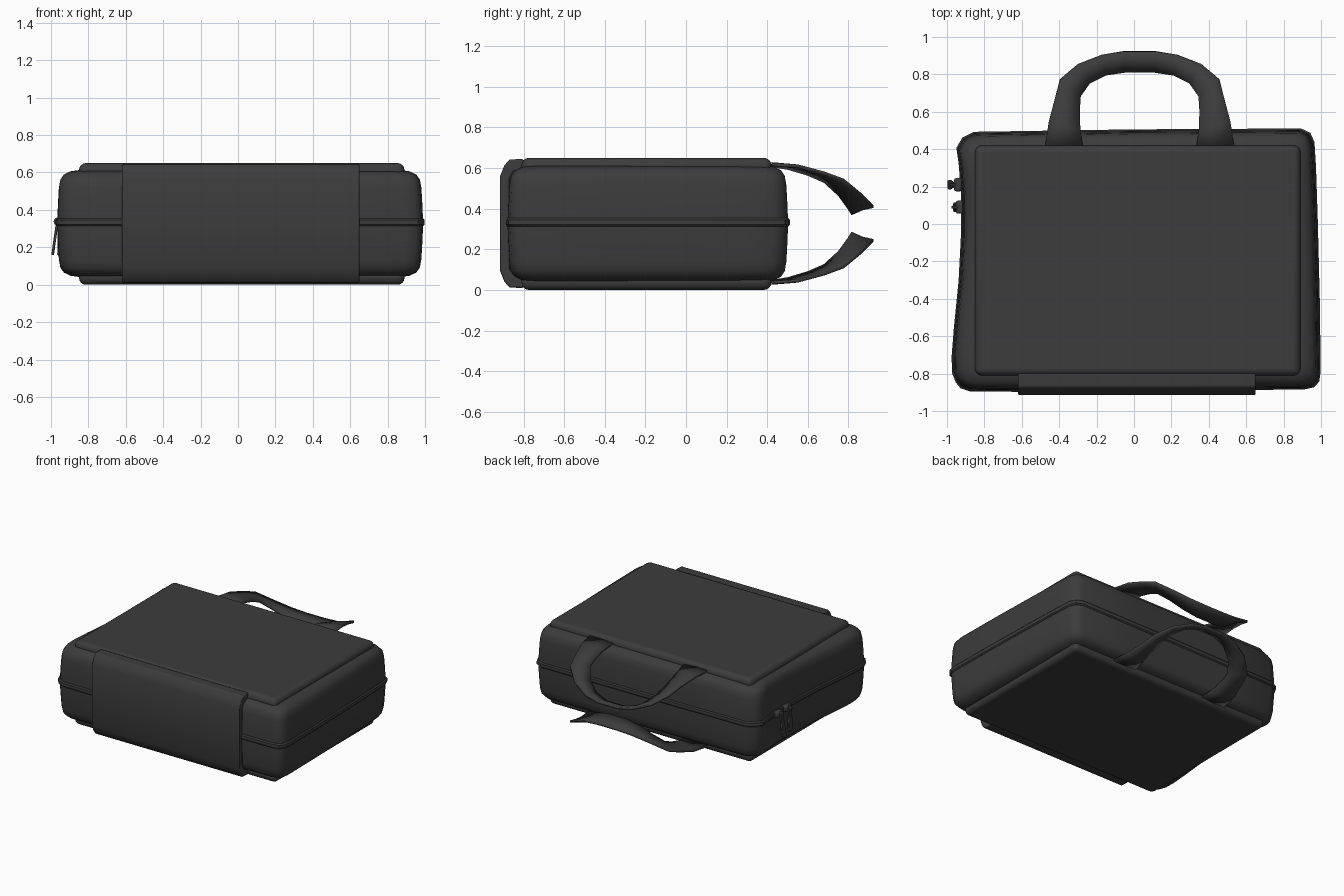
import bpy, bmesh, math
from mathutils import Matrix, Vector

if "Cube" in bpy.data.objects:
    bpy.data.objects.remove(bpy.data.objects["Cube"])

ZC = 0.327      # mid height of the bag (zip line)
mat = bpy.data.materials.new("black_fabric")
mat.diffuse_color = (0.045, 0.045, 0.045, 1)
mat.use_nodes = True
mat.node_tree.nodes["Principled BSDF"].inputs["Base Color"].default_value = mat.diffuse_color


def finish(name, bm, bevel=0, segs=3, solid=0, angle=35):
    bmesh.ops.recalc_face_normals(bm, faces=bm.faces)
    me = bpy.data.meshes.new(name)
    bm.to_mesh(me)
    bm.free()
    ob = bpy.data.objects.new(name, me)
    bpy.context.collection.objects.link(ob)
    me.materials.append(mat)
    if solid:
        m = ob.modifiers.new("thickness", 'SOLIDIFY')
        m.thickness, m.offset = solid, 0
    if bevel:
        m = ob.modifiers.new("bevel", 'BEVEL')
        m.width, m.segments, m.limit_method = bevel, segs, 'ANGLE'
    bpy.ops.object.select_all(action='DESELECT')
    ob.select_set(True)
    bpy.context.view_layer.objects.active = ob
    bpy.ops.object.shade_smooth_by_angle(angle=math.radians(angle))
    return ob


def loft(bm, rings, closed=True, caps=True):
    vs = [[bm.verts.new(p) for p in r] for r in rings]
    n = len(vs[0])
    for a, b in zip(vs, vs[1:]):
        for i in range(n if closed else n - 1):
            j = (i + 1) % n
            bm.faces.new((a[i], a[j], b[j], b[i]))
    if caps:
        bm.faces.new(vs[0])
        bm.faces.new(vs[-1])


def box(name, x, y, z, bevel, segs=3):
    bm = bmesh.new()
    loft(bm, [[(x[0], y[0], h), (x[1], y[0], h), (x[1], y[1], h), (x[0], y[1], h)] for h in z])
    return finish(name, bm, bevel, segs)


# Slightly sagging bag outline seen from the top
OUTLINE = [(-.945, -.84), (-.92, -.87), (-.87, -.887), (-.5, -.89), (0, -.885), (.5, -.88),
           (.9, -.877), (.955, -.865), (.982, -.835), (.99, -.78), (.985, -.4), (.975, 0),
           (.965, .3), (.957, .43), (.935, .48), (.885, .503), (.4, .5), (0, .498),
           (-.4, .492), (-.85, .485), (-.91, .455), (-.942, .40), (-.93, .32), (-.917, .15), (-.917, -.05),
           (-.93, -.3), (-.955, -.55), (-.967, -.7), (-.965, -.79)]


def ring(dz, inset):
    sx, sy = 1 - inset / .95, 1 - inset / .69
    return [(x * sx, -.19 + (y + .19) * sy, ZC + dz) for x, y in OUTLINE]


# Main padded body
half = [(.285, .11), (.279, .07), (.262, .035), (.235, .017), (.19, .009), (.1, .004)]
levels = [(-h, d) for h, d in half] + [(0, 0)] + [(h, d) for h, d in reversed(half)]
bm = bmesh.new()
loft(bm, [ring(h, d) for h, d in levels])
finish("bag_body", bm, angle=50)

# Zip piping around the middle
bm = bmesh.new()
loft(bm, [ring(.006 + h, d) for h, d in
          [(-.022, .02), (-.02, -.001), (-.012, -.008), (.012, -.008), (.02, -.001), (.022, .02)]])
finish("zip_piping", bm)

# Raised panels on both faces
for name, z in (("top_panel", (.57, .65)), ("bottom_panel", (0, .08))):
    box(name, (-.85, .89), (-.81, .42), z, .036, 4)

# Wrap-around front flap, a C profile run along x
upper = [(-.80, .318), (-.87, .315), (-.895, .285), (-.915, .235)]
inner = [(-.80, .262), (-.85, .255), (-.87, .22)]
prof = [(y, ZC + h) for y, h in upper] + [(y, ZC - h) for y, h in reversed(upper)] \
    + [(y, ZC - h) for y, h in inner] + [(y, ZC + h) for y, h in reversed(inner)]
bm = bmesh.new()
loft(bm, [[(x, y, z) for y, z in prof] for x in (-.62, .65)])
finish("front_flap", bm, .008, 2, angle=40)

# Carry handles: ribbon between outer and inner edges, (offset from centre, y, z)
outer = [(.505, .42, .618), (.485, .55, .61), (.45, .68, .575), (.425, .775, .54),
         (.33, .855, .475), (.20, .905, .428), (.085, .923, .412)]
inside = [(.305, .42, .612), (.318, .50, .60), (.322, .60, .57), (.318, .68, .535),
          (.27, .75, .47), (.185, .795, .405), (.08, .812, .375)]
for name, s in (("upper_handle", 1), ("lower_handle", -1)):
    place = lambda p, side: Vector((.03 + side * p[0], p[1], ZC + s * (p[2] - ZC)))
    strips = []
    for side, idx in ((-1, range(7)), (1, range(6, -1, -1))):
        for i in idx:
            a, b = place(outer[i], side), place(inside[i], side)
            strips.append([a, (a + b) / 2 + Vector((0, 0, s * .006)), b])
    bm = bmesh.new()
    loft(bm, strips, closed=False, caps=False)
    finish(name, bm, solid=.016, angle=40)

# Two zip sliders with hanging pulls on the left side
for i, (y, x, tilt) in enumerate(((.21, -.95, .14), (.09, -.94, .02))):
    box(f"zip_slider_{i + 1}", (x - .012, x + .03), (y - .035, y + .035), (ZC - .015, ZC + .03), .01, 2)
    # pull: frame-shaped tab hung from the slider
    bm = bmesh.new()
    shape = [(-.014, .0), (.014, .0), (.026, -.13), (.022, -.18), (-.022, -.18), (-.026, -.13)]
    loft(bm, [[(dx, a, b) for a, b in shape] for dx in (-.007, .007)])
    bmesh.ops.transform(bm, verts=bm.verts, matrix=Matrix.Translation((x - .016, y, ZC + .01))
                        @ Matrix.Rotation(tilt, 4, 'Y'))
    finish(f"zip_pull_{i + 1}", bm, .004, 2)
    # ring joining pull and slider
    pts = [(math.cos(t * math.tau / 10), math.sin(t * math.tau / 10)) for t in range(10)]
    bm = bmesh.new()
    loft(bm, [[(x - .014 + c * (.018 + r), y + d, ZC + .01 + q * (.018 + r)) for c, q in pts]
              for d, r in ((-.008, -.004), (-.006, .004), (.006, .004), (.008, -.004))])
    finish(f"zip_ring_{i + 1}", bm)
